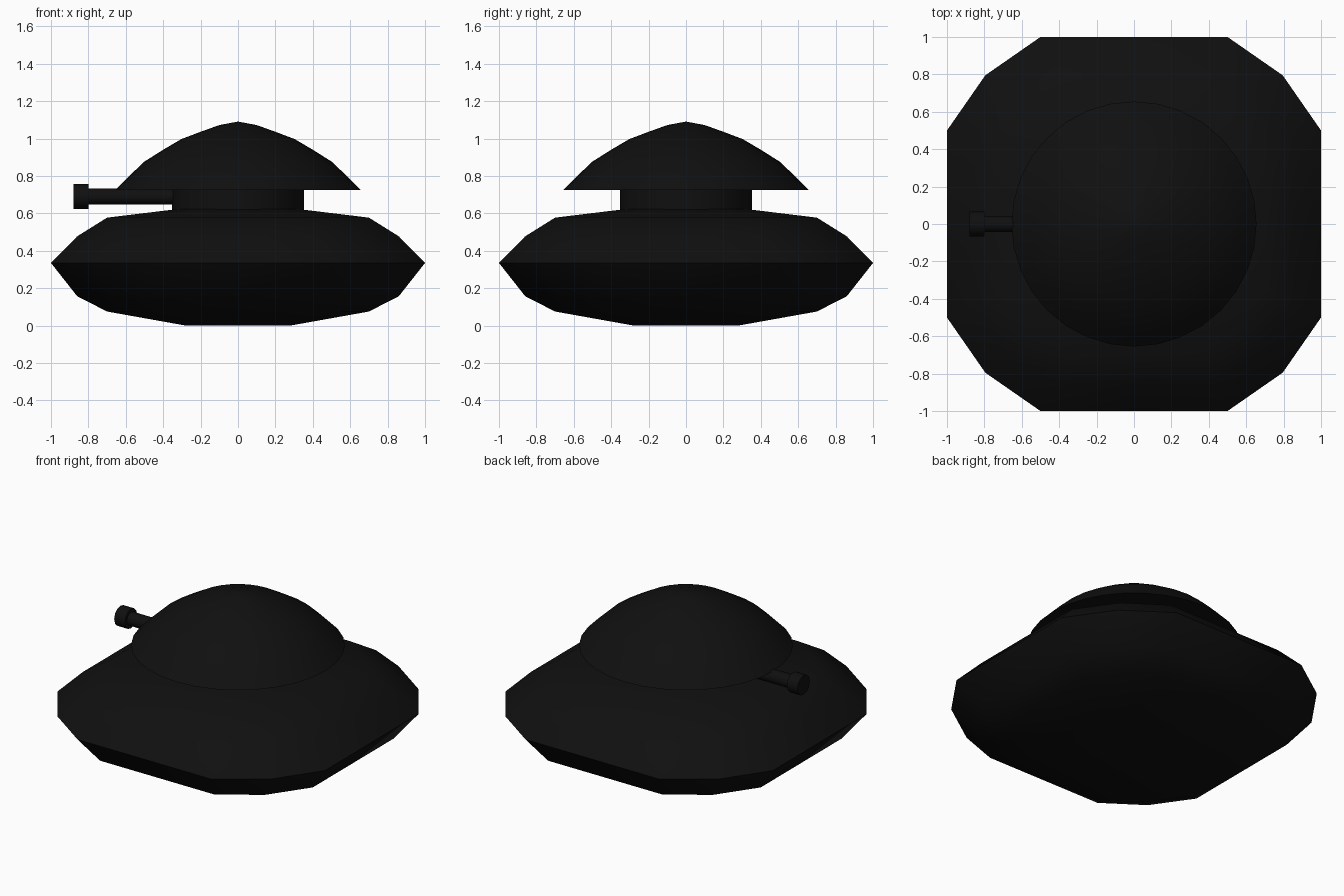
import bpy, bmesh, math

if "Cube" in bpy.data.objects:
    bpy.data.objects.remove(bpy.data.objects["Cube"])

black = bpy.data.materials.new("matte_black")
black.diffuse_color = (0.005, 0.005, 0.005, 1)
black.use_nodes = True
black.node_tree.nodes["Principled BSDF"].inputs["Base Color"].default_value = black.diffuse_color


def loft(name, outline, profile, axis="z", offset=(0, 0, 0), angle=40):
    """Stack scaled copies of an outline along an axis; profile = (scale, height)."""
    bm = bmesh.new()
    rings = []
    for s, h in profile:
        ring = []
        for u, v in outline:
            p = (u * s, v * s, h) if axis == "z" else (h, u * s, v * s)
            ring.append(bm.verts.new([a + b for a, b in zip(p, offset)]))
        rings.append(ring)
    n = len(outline)
    for a, b in zip(rings, rings[1:]):
        for i in range(n):
            j = (i + 1) % n
            bm.faces.new((a[i], a[j], b[j], b[i]))
    bm.faces.new(rings[0][::-1])
    bm.faces.new(rings[-1])
    bmesh.ops.recalc_face_normals(bm, faces=bm.faces)
    mesh = bpy.data.meshes.new(name)
    bm.to_mesh(mesh)
    bm.free()
    mesh.materials.append(black)
    obj = bpy.data.objects.new(name, mesh)
    bpy.context.collection.objects.link(obj)
    bpy.ops.object.select_all(action="DESELECT")
    obj.select_set(True)
    bpy.context.view_layer.objects.active = obj
    bpy.ops.object.shade_smooth_by_angle(angle=math.radians(angle))
    return obj


def circle(n):
    return [(math.cos(2 * math.pi * i / n), math.sin(2 * math.pi * i / n)) for i in range(n)]


# Hull outline: a square with chamfered corners, one quarter turned four times
quarter = [(1, 0), (1, 0.5), (0.795, 0.795), (0.5, 1)]
hull_outline = []
for k in range(4):
    c, s = round(math.cos(k * math.pi / 2)), round(math.sin(k * math.pi / 2))
    hull_outline += [(c * x - s * y, s * x + c * y) for x, y in quarter]

# Saucer-shaped hull
loft("hull", hull_outline,
     [(0.28, 0.0), (0.70, 0.075), (0.86, 0.157), (1.0, 0.335),
      (0.86, 0.477), (0.70, 0.577), (0.28, 0.628)], angle=60)

# Turret neck and domed cap
loft("turret_neck", circle(32), [(0.352, 0.60), (0.352, 0.73)])
loft("turret_dome", circle(32),
     [(0.655, 0.725), (0.59, 0.792), (0.50, 0.877), (0.405, 0.937), (0.303, 0.997),
      (0.20, 1.036), (0.10, 1.072), (0.003, 1.09)])

# Gun barrel and muzzle pointing to -x
loft("gun_barrel", circle(12), [(0.044, -0.82), (0.044, -0.30)], axis="x", offset=(0, 0, 0.69))
loft("gun_muzzle", circle(12), [(0.066, -0.88), (0.066, -0.80)], axis="x", offset=(0, 0, 0.69))
